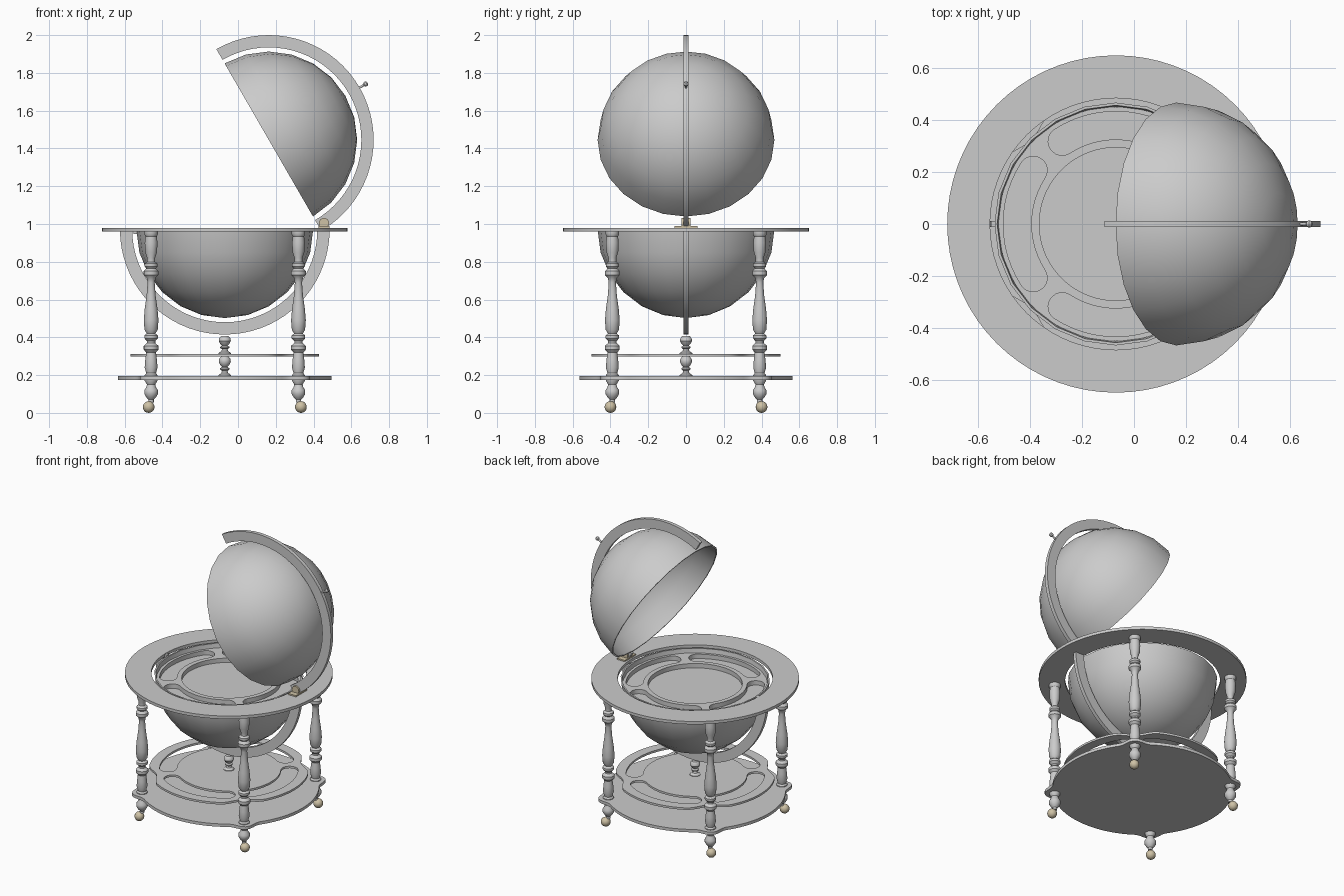
import bpy, bmesh, math
from math import sin, cos, pi, radians
from mathutils import Matrix, Vector

if "Cube" in bpy.data.objects:
    bpy.data.objects.remove(bpy.data.objects["Cube"])

CX = -0.07          # stand axis
RIM_Z = 0.97        # height of the globe equator
GLOBE_R = 0.468


def material(name, rgb):
    m = bpy.data.materials.new(name)
    m.use_nodes = True
    m.diffuse_color = (*rgb, 1)
    m.node_tree.nodes["Principled BSDF"].inputs["Base Color"].default_value = (*rgb, 1)
    return m


GREY = material("plain grey", (0.6, 0.6, 0.6))
BRASS = material("pale brass", (0.62, 0.54, 0.38))


def place(x, y, z):
    return Matrix.Translation((x, y, z))


def finish(bm, name, mat, matrix, angle=35):
    bmesh.ops.remove_doubles(bm, verts=bm.verts, dist=1e-5)
    bmesh.ops.recalc_face_normals(bm, faces=bm.faces)
    mesh = bpy.data.meshes.new(name)
    bm.to_mesh(mesh)
    bm.free()
    mesh.transform(matrix)
    mesh.materials.append(mat)
    ob = bpy.data.objects.new(name, mesh)
    bpy.context.collection.objects.link(ob)
    bpy.ops.object.select_all(action='DESELECT')
    ob.select_set(True)
    bpy.context.view_layer.objects.active = ob
    bpy.ops.object.shade_smooth_by_angle(angle=radians(angle))
    return ob


def lathe(name, profile, mat, matrix, n=24, arc=2 * pi, closed=False):
    """Turn an (r, z) profile around z; a partial arc gets end caps."""
    bm = bmesh.new()
    full = arc > 6.28
    count = n if full else n + 1
    rings = [[bm.verts.new((r * cos(arc * i / n), r * sin(arc * i / n), z))
              for r, z in profile] for i in range(count)]
    k = len(profile)
    for i in range(n):
        a, b = rings[i], rings[(i + 1) % count]
        for j in range(k if closed else k - 1):
            q = (j + 1) % k
            bm.faces.new((a[j], b[j], b[q], a[q]))
    if not full:
        bm.faces.new(rings[0])
        bm.faces.new(rings[-1])
    return finish(bm, name, mat, matrix)


def plate(name, outlines, z0, z1):
    """Flat board from an outline followed by hole outlines."""
    cu = bpy.data.curves.new(name, 'CURVE')
    cu.dimensions = '2D'
    cu.fill_mode = 'BOTH'
    cu.extrude = (z1 - z0) / 2
    for pts in outlines:
        sp = cu.splines.new('POLY')
        sp.points.add(len(pts) - 1)
        for p, (x, y) in zip(sp.points, pts):
            p.co = (x, y, 0, 1)
        sp.use_cyclic_u = True
    cu.materials.append(GREY)
    ob = bpy.data.objects.new(name, cu)
    ob.location = (CX, 0, (z0 + z1) / 2)
    bpy.context.collection.objects.link(ob)
    bpy.ops.object.select_all(action='DESELECT')
    ob.select_set(True)
    bpy.context.view_layer.objects.active = ob
    bpy.ops.object.convert(target='MESH')
    return bpy.context.object


def box(name, size, mat, matrix):
    bm = bmesh.new()
    bmesh.ops.create_cube(bm, size=1, matrix=Matrix.Diagonal((*size, 1)))
    return finish(bm, name, mat, matrix)


def polar(r, a):
    return (r * cos(a), r * sin(a))


def rounded_disc(radius, bump=0, half_width=1, n=144):
    """Circle whose radius swells or dips beside each of the four legs."""
    pts = []
    for i in range(n):
        a = 2 * pi * i / n
        off = abs((a % (pi / 2)) - pi / 4) / radians(half_width)
        swell = 0.5 + 0.5 * cos(pi * off) if off < 1 else 0
        pts.append(polar(radius + bump * swell, a))
    return pts


def kidney(mid, r=0.38, w=0.054, half=radians(33), n=12):
    """Curved slot with round ends."""
    def cap(a, turn):
        cx, cy = polar(r, a)
        return [(cx + w * cos(a + turn + pi * i / n), cy + w * sin(a + turn + pi * i / n))
                for i in range(1, n)]
    steps = [mid - half + 2 * half * i / n for i in range(n + 1)]
    outer = [polar(r + w, a) for a in steps]
    inner = [polar(r - w, a) for a in reversed(steps)]
    return outer + cap(mid + half, 0) + inner + cap(mid - half, pi)


kidneys = [kidney(i * pi / 2) for i in range(4)]

# Table ring around the globe
lathe("table_ring", [(0.485, 0.96), (0.65, 0.96), (0.65, 0.98), (0.485, 0.98)],
      GREY, place(CX, 0, 0), n=72, closed=True)

# Globe halves: hollow shells, the lid swung open
shell = [(GLOBE_R * sin(i * pi / 12), GLOBE_R * cos(i * pi / 12)) for i in range(7)]
shell += [(r * 0.978, z * 0.978) for r, z in reversed(shell)]
bowl_at = place(CX, 0, RIM_Z)
lid_at = place(0.163, 0, 1.445) @ Matrix.Rotation(radians(60), 4, 'Y')
lathe("globe_bowl", shell, GREY, bowl_at @ Matrix.Rotation(pi, 4, 'X'))
lathe("globe_lid", shell, GREY, lid_at)

# Flat half-ring meridians
band = [(0.49, -0.0125), (0.555, -0.0125), (0.555, 0.0125), (0.49, 0.0125)]
for name, at, turn in (("lower_meridian", bowl_at, -pi / 2), ("upper_meridian", lid_at, pi / 2)):
    lathe(name, band, GREY, at @ Matrix.Rotation(turn, 4, 'X'), n=36, arc=pi, closed=True)

# Lid handle, catch and hinge
lathe("lid_handle", [(0, 0.55), (0.006, 0.55), (0.006, 0.58), (0.013, 0.587),
                     (0.013, 0.597), (0.006, 0.604), (0, 0.604)], GREY, lid_at, n=12)
box("lid_catch", (0.018, 0.025, 0.03), GREY, place(CX - 0.473, 0, 0.963))
box("hinge_plate", (0.06, 0.12, 0.01), BRASS, place(0.455, 0, 0.984))
lathe("hinge_barrel", [(0, -0.025), (0.027, -0.025), (0.027, 0.025), (0, 0.025)],
      BRASS, place(0.455, 0, 1.005) @ Matrix.Rotation(pi / 2, 4, 'X'), n=16)

# Bar tray inside the bowl, with recessed pockets
plate("tray", [rounded_disc(0.452, n=72)] + kidneys + [rounded_disc(0.295, n=72)], 0.91, 0.94)
plate("tray_floor", [rounded_disc(0.445, n=72)], 0.90, 0.91)

# Shelves: upper scooped beside the legs, lower swelling under them
plate("upper_shelf", [rounded_disc(0.50, -0.04, 17)] + kidneys, 0.298, 0.312)
plate("lower_shelf", [rounded_disc(0.565, 0.05, 10)], 0.175, 0.195)

# Turned finials on the shelf centres
finial = [(0, 0), (0.034, 0), (0.034, 0.006), (0.018, 0.017), (0.015, 0.027),
          (0.024, 0.034), (0.024, 0.04), (0.014, 0.046), (0.024, 0.055),
          (0.032, 0.07), (0.03, 0.085), (0.02, 0.096), (0, 0.098)]
lathe("upper_finial", finial, GREY, place(CX, 0, 0.31), n=20)
lathe("lower_finial", [(r, z * 1.09) for r, z in finial], GREY, place(CX, 0, 0.193), n=20)

# Turned legs with ball casters
leg = [(0, 0.96), (0.036, 0.96), (0.036, 0.945), (0.03, 0.935), (0.034, 0.9), (0.031, 0.85),
       (0.021, 0.82), (0.021, 0.8), (0.034, 0.79), (0.034, 0.775), (0.025, 0.765),
       (0.039, 0.75), (0.039, 0.73), (0.024, 0.715), (0.019, 0.69), (0.024, 0.62),
       (0.034, 0.55), (0.039, 0.49), (0.035, 0.44), (0.023, 0.42), (0.036, 0.41),
       (0.036, 0.395), (0.022, 0.38), (0.022, 0.37), (0.039, 0.355), (0.039, 0.335),
       (0.026, 0.32), (0.031, 0.28), (0.034, 0.24), (0.026, 0.21), (0.034, 0.2),
       (0.034, 0.17), (0.022, 0.15), (0.026, 0.135), (0.036, 0.12), (0.036, 0.1),
       (0.024, 0.08), (0.014, 0.07), (0.014, 0.055), (0, 0.055)]
for sx, side in ((1, "left"), (-1, "right")):
    for sy, end in ((-1, "front"), (1, "back")):
        lathe(f"{end}_{side}_leg", leg, GREY, place(CX + sx * 0.39, sy * 0.39, 0), n=20)
        bm = bmesh.new()
        bmesh.ops.create_uvsphere(bm, u_segments=16, v_segments=10, radius=0.031)
        finish(bm, f"{end}_{side}_caster", BRASS,
               place(CX + sx * 0.403, sy * 0.4, 0.031), 60)
